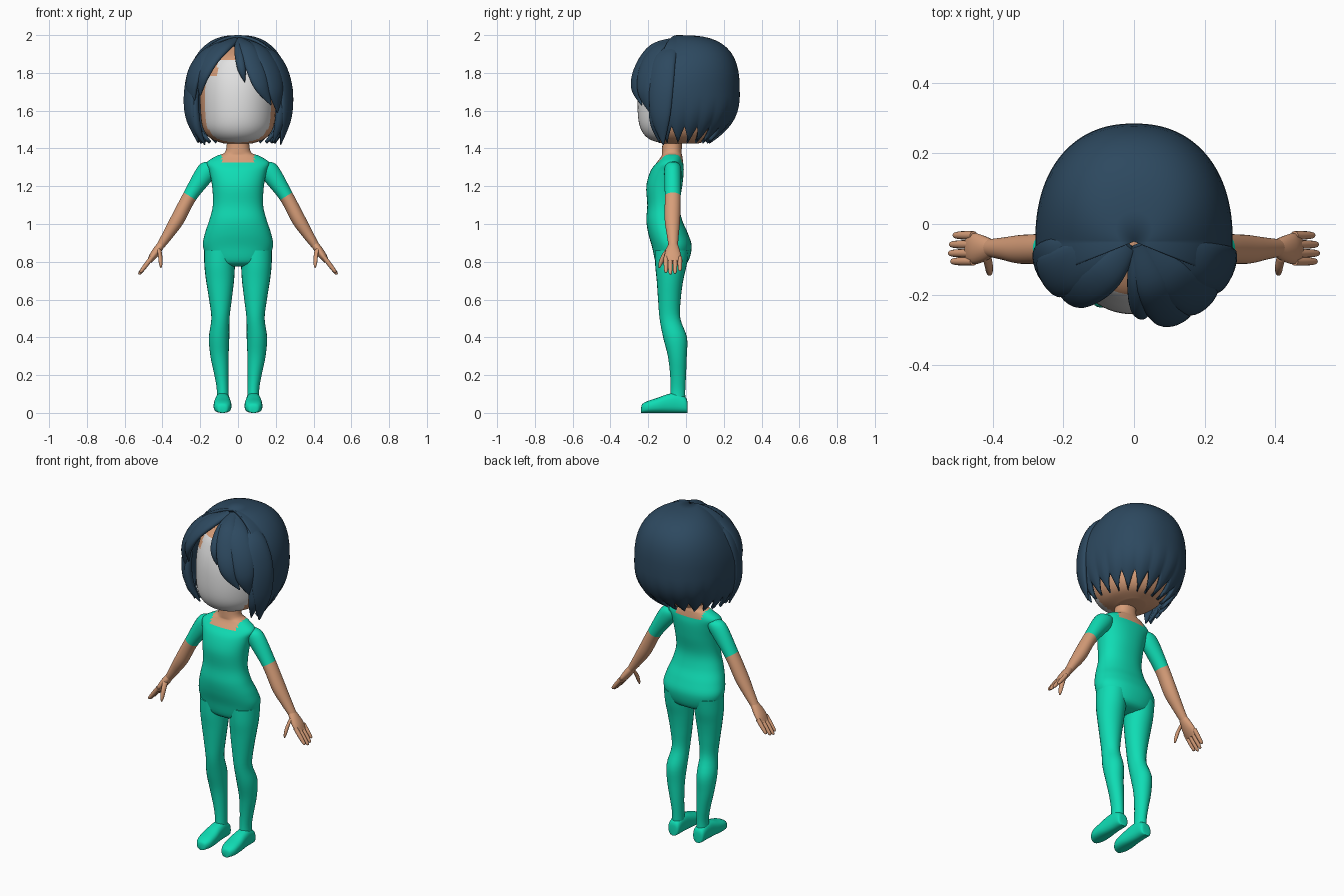
import bpy
import bmesh
import math
from mathutils import Vector

default = bpy.data.objects.get("Cube")
if default:
    bpy.data.objects.remove(default, do_unlink=True)


def material(name, colour):
    mat = bpy.data.materials.new(name)
    mat.use_nodes = True
    rgba = (*colour, 1)
    mat.diffuse_color = rgba
    mat.node_tree.nodes["Principled BSDF"].inputs["Base Color"].default_value = rgba
    return mat


SUIT = material("teal suit", (0.005, 0.72, 0.46))
SKIN = material("tan skin", (0.68, 0.34, 0.19))
HAIR = material("dark blue hair", (0.026, 0.066, 0.115))
FACE = material("white face", (0.76, 0.76, 0.76))

X, Y, Z = Vector((1, 0, 0)), Vector((0, 1, 0)), Vector((0, 0, 1))


def finish(bm, name, mats, rule=None, sharp=50):
    """Turn a bmesh into a smooth object, with materials chosen per face by the rule."""
    mesh = bpy.data.meshes.new(name)
    for face in bm.faces:
        face.smooth = True
        if rule:
            face.material_index = rule(face.calc_center_median())
    bm.to_mesh(mesh)
    bm.free()
    for mat in mats:
        mesh.materials.append(mat)
    mesh.set_sharp_from_angle(angle=math.radians(sharp))
    obj = bpy.data.objects.new(name, mesh)
    bpy.context.collection.objects.link(obj)
    return obj


def spline(rows, steps):
    """Catmull-Rom interpolation through rows of numbers."""
    out = []
    last = len(rows) - 1
    for i in range(last):
        a, b, c, d = rows[max(i - 1, 0)], rows[i], rows[i + 1], rows[min(i + 2, last)]
        for k in range(steps):
            t = k / steps
            out.append([q + 0.5 * t * (r - p + t * (2 * p - 5 * q + 4 * r - s
                        + t * (3 * (q - r) + s - p)))
                        for p, q, r, s in zip(a, b, c, d)])
    return out + [list(rows[-1])]


def loft(name, rows, axes, mats, rule=None, seg=24, steps=4, power=2, sharp=50):
    """Skin rings (x, y, z, width, depth); axes is a pair, or a function of centre and tangent."""
    rows = spline(rows, steps)
    centres = [Vector(row[:3]) for row in rows]
    bm = bmesh.new()
    rings = []
    for i, row in enumerate(rows):
        tangent = centres[min(i + 1, len(rows) - 1)] - centres[max(i - 1, 0)]
        u, v = axes(centres[i], tangent) if callable(axes) else axes
        ring = []
        for k in range(seg):
            angle = math.tau * k / seg
            c, s = math.cos(angle), math.sin(angle)
            c = math.copysign(abs(c) ** (2 / power), c)
            s = math.copysign(abs(s) ** (2 / power), s)
            ring.append(bm.verts.new(centres[i] + u * row[3] * c + v * row[4] * s))
        rings.append(ring)
    for low, high in zip(rings, rings[1:]):
        for k in range(seg):
            n = (k + 1) % seg
            bm.faces.new((low[k], low[n], high[n], high[k]))
    bm.faces.new(rings[0])
    bm.faces.new(rings[-1])
    bmesh.ops.recalc_face_normals(bm, faces=bm.faces)
    return finish(bm, name, mats, rule, sharp)


# Torso and neck, with a square neckline
torso = [(0.775, -0.08, 0.09, 0.04), (0.80, -0.075, 0.15, 0.085), (0.88, -0.075, 0.185, 0.105),
         (0.95, -0.095, 0.175, 0.105), (1.02, -0.115, 0.152, 0.095), (1.1, -0.12, 0.133, 0.085),
         (1.2, -0.115, 0.137, 0.095), (1.28, -0.1, 0.152, 0.088), (1.325, -0.085, 0.165, 0.07),
         (1.36, -0.075, 0.115, 0.055), (1.385, -0.075, 0.066, 0.052), (1.48, -0.07, 0.058, 0.053)]
loft("torso", [(0, y, z, a, b) for z, y, a, b in torso], (X, Y), [SUIT, SKIN],
     lambda c: int(c.z > 1.325 and abs(c.x) < 0.09), seg=48, steps=5, power=2.2)


# Head, with the pale face area on its front
def face_rule(c):
    forehead_edge = 1.78 if c.x < -0.11 else 1.87
    return int(c.y < -0.145 and c.z < forehead_edge)


head = [(1.425, 0.07, 0.09), (1.45, 0.14, 0.165), (1.5, 0.183, 0.208), (1.58, 0.198, 0.225),
        (1.7, 0.2, 0.222), (1.8, 0.185, 0.2), (1.88, 0.14, 0.16), (1.94, 0.05, 0.06)]
loft("head", [(0, -0.03, z, a, b) for z, a, b in head], (X, Y), [SKIN, FACE],
     face_rule, seg=72, steps=6, power=2.1)

# Limbs, built once per side
leg = [(0.095, -0.075, 0.86, 0.085, 0.09), (0.097, -0.08, 0.78, 0.081, 0.083),
       (0.095, -0.085, 0.7, 0.074, 0.07), (0.093, -0.088, 0.6, 0.06, 0.06),
       (0.093, -0.085, 0.5, 0.048, 0.055), (0.1, -0.058, 0.4, 0.054, 0.063),
       (0.098, -0.046, 0.3, 0.048, 0.05), (0.088, -0.042, 0.2, 0.037, 0.042),
       (0.081, -0.043, 0.12, 0.031, 0.039), (0.081, -0.045, 0.05, 0.034, 0.042)]
foot = [(0.009, 0.018, 0.04), (0, 0.034, 0.08), (-0.05, 0.038, 0.105), (-0.1, 0.042, 0.098),
        (-0.15, 0.047, 0.08), (-0.2, 0.045, 0.064), (-0.23, 0.03, 0.048), (-0.237, 0.014, 0.03)]
arm = [(0.13, -0.07, 1.315, 0.03, 0.035), (0.165, -0.07, 1.28, 0.052, 0.045),
       (0.255, -0.07, 1.147, 0.038, 0.042), (0.32, -0.072, 1.025, 0.037, 0.041),
       (0.37, -0.07, 0.945, 0.029, 0.032), (0.41, -0.068, 0.885, 0.021, 0.025)]
palm = [(0.4, -0.068, 0.9, 0.019, 0.022), (0.425, -0.07, 0.865, 0.022, 0.036),
        (0.45, -0.07, 0.83, 0.02, 0.044), (0.47, -0.07, 0.8, 0.013, 0.04)]
thumb = [(0.418, -0.09, 0.87, 0.015, 0.014), (0.412, -0.118, 0.83, 0.014, 0.014),
         (0.41, -0.135, 0.79, 0.011, 0.011), (0.409, -0.141, 0.768, 0.004, 0.004)]

for side, s in (("left", 1), ("right", -1)):
    def mirrored(rows):
        return [(s * row[0], *row[1:]) for row in rows]

    across = (Vector((0.85 * s, 0, 0.53)), Y)
    loft(side + "_leg", mirrored(leg), (X, Y), [SUIT])
    loft(side + "_foot", [(s * 0.082, y, h / 2, a, h / 2) for y, a, h in foot],
         (X, Z), [SUIT], power=2.6)
    # The sleeve ends on a cut square to the arm
    loft(side + "_arm", mirrored(arm), across, [SKIN, SUIT],
         lambda c: int(0.53 * abs(c.x) - 0.85 * c.z < -0.84), steps=6)
    loft(side + "_palm", mirrored(palm), across, [SKIN], seg=20)
    loft(side + "_thumb", mirrored(thumb), across, [SKIN], seg=12)
    for number, (y, reach) in enumerate(((-0.032, 0.8), (-0.058, 0.95), (-0.083, 1), (-0.106, 0.9))):
        finger = []
        for t, r in ((0, 0.012), (0.5, 0.012), (0.9, 0.009), (1, 0.003)):
            d = t * reach
            finger.append((0.455 + 0.07 * d, y, 0.825 - 0.092 * d, r, r))
        loft(f"{side}_finger_{number + 1}", mirrored(finger), across, [SKIN], seg=12)


# Hair cap: a bowl around sides and back, with a pointed hem
def cap_point(angle, t):
    c, s = math.cos(angle), math.sin(angle)
    back = max(s, 0)
    depth = 0.335 if s > 0 else 0.25
    radius = (abs(c / 0.28) ** 2.25 + abs(s / depth) ** 2.25) ** (-1 / 2.25)
    wave = abs(2 * ((math.degrees(angle) + 22) / 16 % 1) - 1)
    middle, split = 1.68, 0.6
    if t < split:
        theta = t / split * math.pi / 2
        n = 2 + back
        f = math.sin(theta) ** (2 / n)
        z = middle + 0.32 * max(math.cos(theta), 0) ** (2 / n)
    else:
        low = (t - split) / (1 - split)
        z = middle + (1.425 + 0.09 * wave - middle) * low
        f = 1 - (0.33 + 0.22 * back) * ((middle - z) / 0.27) ** 2.5 - 0.025 * wave * low
    return Vector((radius * f * c, -0.05 + radius * f * s, z))


bm = bmesh.new()
columns, levels = 112, 20
grid = [[bm.verts.new(cap_point(math.radians(-22 + 224 * i / columns), j / levels))
         for j in range(levels + 1)] for i in range(columns + 1)]
for a, b in zip(grid, grid[1:]):
    for j in range(levels):
        bm.faces.new((a[j], a[j + 1], b[j + 1], b[j]))
bmesh.ops.remove_doubles(bm, verts=bm.verts, dist=0.0005)
cap = finish(bm, "hair_cap", [HAIR])
shell = cap.modifiers.new("thickness", "SOLIDIFY")
shell.thickness = 0.018
shell.offset = -1


# Hair locks: flat tapered strands lying on the head
def lying_flat(centre, tangent):
    out = centre - Vector((0, -0.02, 1.68))
    tangent = tangent.normalized()
    out = (out - tangent * out.dot(tangent)).normalized()
    return tangent.cross(out), out


def lock(name, width, path):
    taper = (0.45, 0.9, 1, 0.8, 0.06)
    rows = [(*p, width * k, 0.024 * min(1, k + 0.1)) for p, k in zip(path, taper)]
    loft(name, rows, lying_flat, [HAIR], seg=20, steps=6, sharp=80)


lock("centre_strand", 0.026, [(0, -0.07, 1.97), (0.004, -0.16, 1.93), (0.012, -0.225, 1.87),
                              (0.022, -0.25, 1.81), (0.036, -0.25, 1.75)])
lock("left_fringe_inner", 0.055, [(0.01, -0.06, 1.975), (0.05, -0.17, 1.93), (0.09, -0.24, 1.83),
                                  (0.125, -0.262, 1.73), (0.175, -0.235, 1.63)])
lock("left_fringe_outer", 0.065, [(0.03, -0.06, 1.97), (0.105, -0.15, 1.92), (0.17, -0.2, 1.82),
                                  (0.2, -0.215, 1.7), (0.21, -0.19, 1.59)])
lock("left_side_lock", 0.07, [(0.07, -0.05, 1.965), (0.19, -0.11, 1.88), (0.25, -0.13, 1.74),
                              (0.255, -0.135, 1.57), (0.225, -0.12, 1.42)])
lock("left_cheek_strand", 0.035, [(0.2, -0.15, 1.75), (0.225, -0.16, 1.68), (0.228, -0.165, 1.6),
                                  (0.215, -0.16, 1.52), (0.185, -0.14, 1.43)])
lock("right_fringe_inner", 0.06, [(-0.015, -0.06, 1.975), (-0.08, -0.135, 1.935),
                                  (-0.145, -0.18, 1.87), (-0.19, -0.195, 1.78), (-0.2, -0.18, 1.68)])
lock("right_fringe_outer", 0.07, [(-0.03, -0.05, 1.97), (-0.13, -0.1, 1.925), (-0.21, -0.14, 1.84),
                                  (-0.245, -0.15, 1.73), (-0.235, -0.14, 1.6)])
lock("right_side_lock", 0.06, [(-0.12, -0.05, 1.94), (-0.215, -0.09, 1.85), (-0.253, -0.115, 1.72),
                               (-0.252, -0.125, 1.57), (-0.21, -0.11, 1.43)])
lock("right_cheek_strand", 0.03, [(-0.22, -0.14, 1.72), (-0.232, -0.145, 1.65), (-0.23, -0.145, 1.58),
                                  (-0.215, -0.135, 1.5), (-0.175, -0.11, 1.42)])
